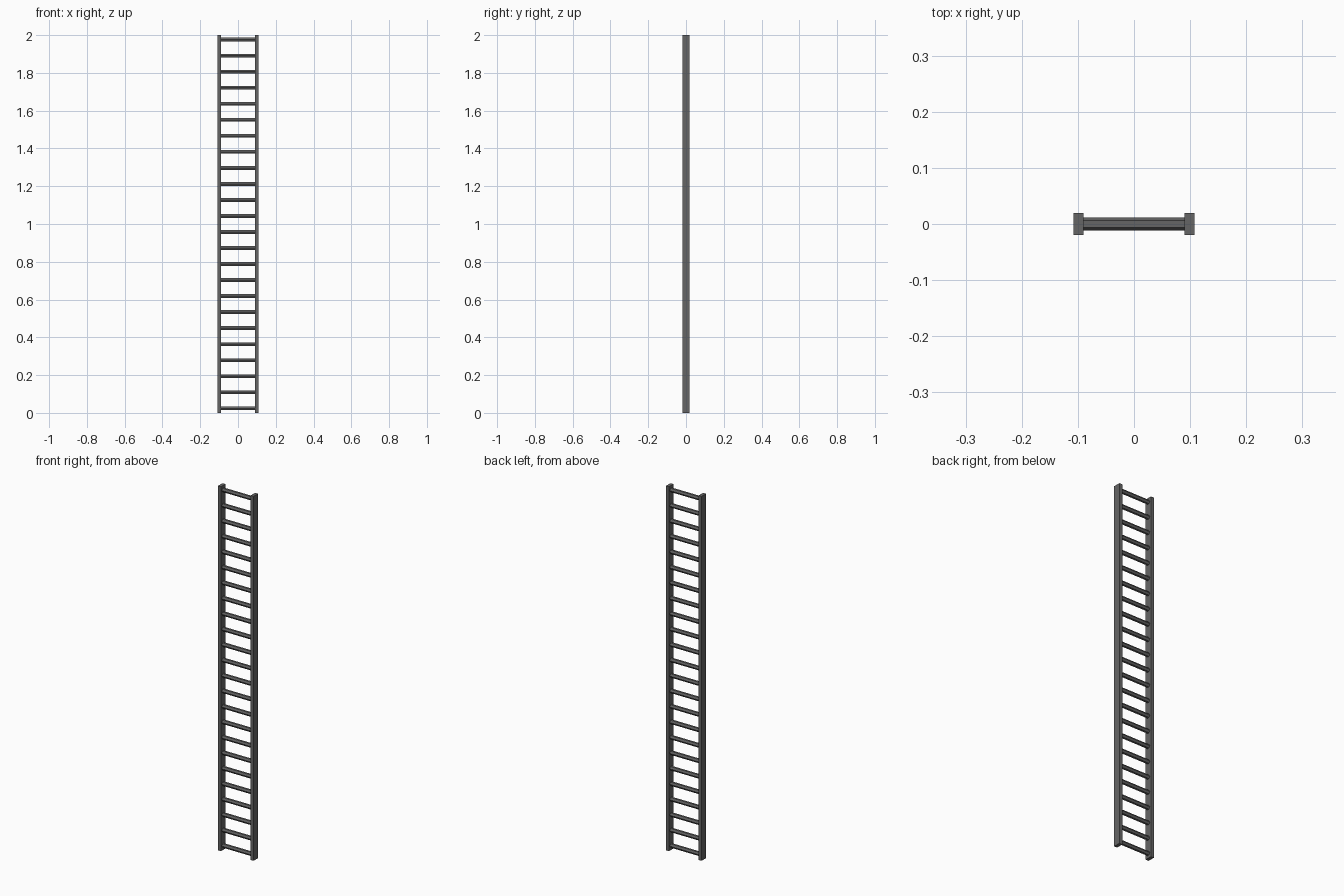
import bpy, bmesh, math
from mathutils import Matrix

if "Cube" in bpy.data.objects:
    bpy.data.objects.remove(bpy.data.objects["Cube"])

metal = bpy.data.materials.new("dark grey metal")
metal.diffuse_color = (0.13, 0.13, 0.13, 1)
metal.use_nodes = True
metal.node_tree.nodes["Principled BSDF"].inputs["Base Color"].default_value = metal.diffuse_color

HEIGHT, RAIL_X, RAIL_W, RAIL_D = 2.0, 0.099, 0.0185, 0.039
RUNGS, FIRST, LAST, RADIUS = 24, 0.0245, 1.976, 0.0116


def finish(name, bm):
    mesh = bpy.data.meshes.new(name)
    bm.to_mesh(mesh)
    bm.free()
    mesh.materials.append(metal)
    obj = bpy.data.objects.new(name, mesh)
    bpy.context.collection.objects.link(obj)


# Two upright side rails
for name, side in (("left_rail", -1), ("right_rail", 1)):
    bm = bmesh.new()
    bmesh.ops.create_cube(bm, size=1, matrix=Matrix.Translation((side * RAIL_X, 0, HEIGHT / 2))
                          @ Matrix.Diagonal((RAIL_W, RAIL_D, HEIGHT, 1)))
    finish(name, bm)

# Six-sided rungs, flat side up, ends sunk slightly into the rails
for i in range(RUNGS):
    z = FIRST + (LAST - FIRST) * i / (RUNGS - 1)
    bm = bmesh.new()
    bmesh.ops.create_cone(bm, cap_ends=True, segments=6, radius1=RADIUS, radius2=RADIUS,
                          depth=2 * (RAIL_X - RAIL_W / 2) + 0.002,
                          matrix=Matrix.Translation((0, 0, z))
                          @ Matrix.Rotation(math.pi / 2, 4, 'Y'))
    # Turn so that corners point to front and back
    ys = max(v.co.y for v in bm.verts)
    if ys < RADIUS * 0.95:
        bmesh.ops.rotate(bm, cent=(0, 0, z), verts=bm.verts,
                         matrix=Matrix.Rotation(math.pi / 6, 3, 'X'))
    finish(f"rung_{i + 1}", bm)
